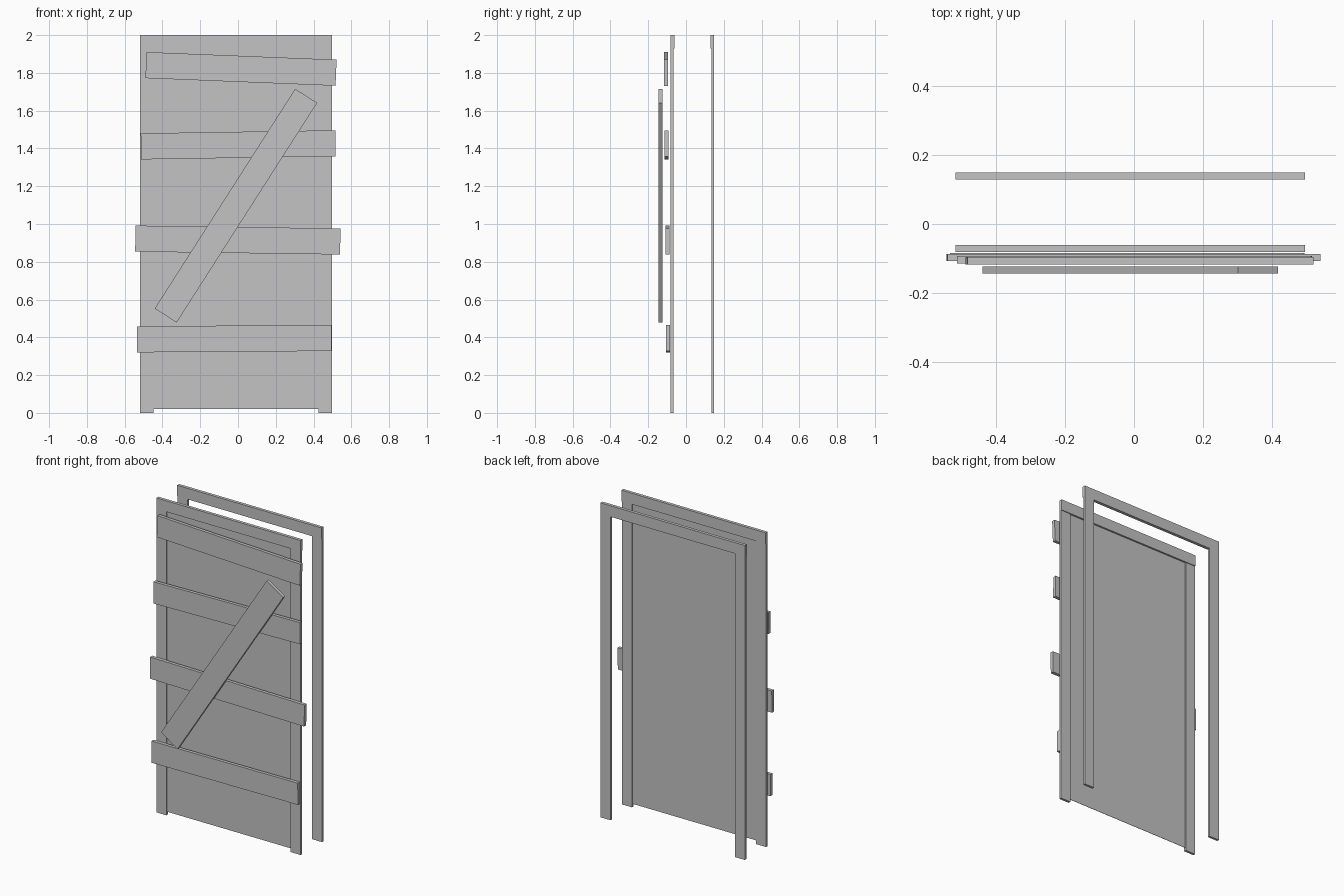
import bpy
from math import radians

cube = bpy.data.objects.get("Cube")
if cube:
    bpy.data.objects.remove(cube, do_unlink=True)

grey = bpy.data.materials.new("plain_grey")
grey.use_nodes = True
colour = (0.55, 0.55, 0.55, 1)
grey.diffuse_color = colour
grey.node_tree.nodes["Principled BSDF"].inputs["Base Color"].default_value = colour


def box(name, centre, size, tilt=0):
    """Add a box, tilted in the plane of the door."""
    bpy.ops.mesh.primitive_cube_add(size=1, location=centre, rotation=(0, -radians(tilt), 0))
    ob = bpy.context.object
    ob.name = name
    ob.scale = size
    bpy.ops.object.transform_apply(location=False, rotation=False, scale=True)
    ob.data.materials.append(grey)


LEFT, RIGHT = 0.497, -0.518      # outer sides of the frames
WIDTH = LEFT - RIGHT
MID = (LEFT + RIGHT) / 2
TRIM, LINTEL_Z, THICK, STEP = 0.07, 1.93, 0.02, 0.005

# Two door frames; the legs sit slightly back on the inner side of the wall
for name, y, inward in (("front", -0.071, 1), ("back", 0.139, -1)):
    box(name + "_lintel", (MID, y, (2 + LINTEL_Z) / 2), (WIDTH, THICK, 2 - LINTEL_Z))
    for side, x in (("left", LEFT - TRIM / 2), ("right", RIGHT + TRIM / 2)):
        box(f"{name}_{side}_leg", (x, y - inward * STEP / 2, LINTEL_Z / 2),
            (TRIM, THICK - STEP, LINTEL_Z))

# Thin door leaf, recessed inside the front frame
box("door_panel", (MID, -0.073, (LINTEL_Z + 0.02) / 2),
    (WIDTH - 2 * TRIM, 0.002, LINTEL_Z - 0.02))

# Boards nailed across the door: centre, length, tilt in degrees
boards = {
    "top_board": ((0.016, -0.107, 1.821), 1.007, -2.3),
    "upper_board": ((0.001, -0.104, 1.419), 1.03, 0.9),
    "middle_board": ((-0.001, -0.097, 0.915), 1.085, -0.8),
    "lower_board": ((-0.02, -0.095, 0.393), 1.029, 0.4),
    "diagonal_board": ((-0.011, -0.134, 1.097), 1.38, 57.4),
}
for name, (centre, length, tilt) in boards.items():
    box(name, centre, (length, 0.021, 0.138), tilt)
